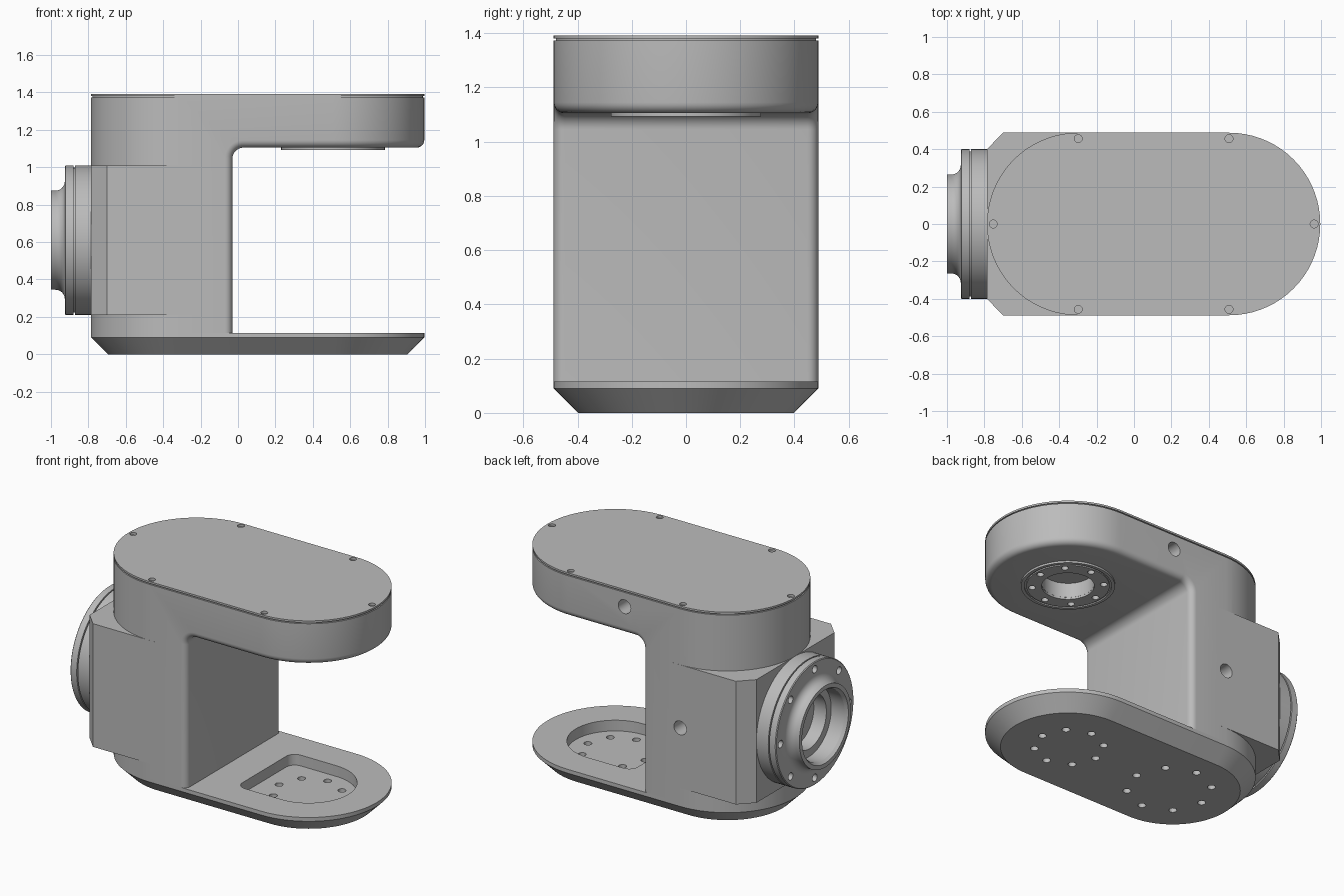
import bpy, bmesh, math
from mathutils import Matrix, Vector

if "Cube" in bpy.data.objects:
    bpy.data.objects.remove(bpy.data.objects["Cube"])

XL, XR, R = -0.298, 0.508, 0.488       # centres and radius of the rounded outline
AXIS_Z = 0.61                          # height of the side flange axis

grey = bpy.data.materials.new("machined_grey")
grey.diffuse_color = (0.5, 0.5, 0.5, 1)
grey.use_nodes = True
grey.node_tree.nodes["Principled BSDF"].inputs["Base Color"].default_value = grey.diffuse_color


def make(name, bm):
    bmesh.ops.recalc_face_normals(bm, faces=bm.faces)
    me = bpy.data.meshes.new(name)
    bm.to_mesh(me)
    bm.free()
    me.materials.append(grey)
    ob = bpy.data.objects.new(name, me)
    bpy.context.collection.objects.link(ob)
    return ob


def loft(name, rings):
    """Closed solid through point rings of equal length."""
    bm = bmesh.new()
    loops = [[bm.verts.new(p) for p in ring] for ring in rings]
    n = len(loops[0])
    for a, b in zip(loops, loops[1:]):
        for i in range(n):
            bm.faces.new((a[i], a[(i + 1) % n], b[(i + 1) % n], b[i]))
    bm.faces.new(loops[0])
    bm.faces.new(loops[-1])
    return make(name, bm)


def arc(cx, cy, r, a0, a1, n):
    return [(cx + r * math.cos(math.radians(a0 + (a1 - a0) * i / n)),
             cy + r * math.sin(math.radians(a0 + (a1 - a0) * i / n))) for i in range(n + 1)]


def stadium(z, inset=0):
    pts = arc(XR, 0, R - inset, -90, 90, 36) + arc(XL, 0, R - inset, 90, 270, 36)
    return [(x, y, z) for x, y in pts]


def lathe(name, profile, n=72, matrix=Matrix()):
    """Closed (radius, height) profile turned about z; radius 0 points become poles."""
    bm = bmesh.new()
    rings = []
    for r, h in profile:
        k = n if r > 0 else 1
        rings.append([bm.verts.new((r * math.cos(2 * math.pi * i / n),
                                    r * math.sin(2 * math.pi * i / n), h)) for i in range(k)])
    for a, b in zip(rings, rings[1:] + rings[:1]):
        if len(a) == len(b) == 1:
            continue
        for i in range(n):
            j = (i + 1) % n
            quad = [a[i % len(a)], a[j % len(a)], b[j % len(b)], b[i % len(b)]]
            bm.faces.new(list(dict.fromkeys(quad)))
    bm.transform(matrix)
    return make(name, bm)


def drills(points, r, depth, axis="Z"):
    """Cutter made of cylinders centred on the points."""
    rot = {"Z": Matrix(), "X": Matrix.Rotation(math.pi / 2, 4, "Y"),
           "Y": Matrix.Rotation(math.pi / 2, 4, "X")}[axis]
    bm = bmesh.new()
    for p in points:
        bmesh.ops.create_cone(bm, cap_ends=True, segments=24, radius1=r, radius2=r,
                              depth=depth, matrix=Matrix.Translation(p) @ rot)
    return make("cutter", bm)


def cut(cutter, *targets):
    for ob in targets:
        m = ob.modifiers.new("cut", "BOOLEAN")
        m.operation, m.solver, m.object = "DIFFERENCE", "EXACT", cutter
        bpy.context.view_layer.objects.active = ob
        with bpy.context.temp_override(object=ob, active_object=ob):
            bpy.ops.object.modifier_apply(modifier=m.name)
    bpy.data.objects.remove(cutter)


def circle8(cx, r, z):
    return [(cx + r * math.cos(math.pi * i / 4), r * math.sin(math.pi * i / 4), z) for i in range(8)]


# Base plate with chamfered foot, pocket and two bolt circles
base = loft("base_plate", [stadium(0, 0.09), stadium(0.09), stadium(0.115)])
outline = (arc(XR, 0, 0.285, -90, 90, 28) + arc(0.25, 0.225, 0.06, 90, 180, 8)
           + arc(0.25, -0.225, 0.06, 180, 270, 8))
cut(loft("cutter", [[(x, y, z) for x, y in outline] for z in (0.045, 0.2)]), base)
cut(drills(circle8(0.5, 0.205, 0), 0.024, 0.2), base)
cut(drills(circle8(-0.27, 0.25, 0), 0.024, 0.14), base)

# C-shaped body: wall and head in one, opening cut from the right
body = loft("body", [stadium(0.115), stadium(1.373)])
corner = [(x, z) for x, z in arc(0.03, 1.045, 0.06, 180, 90, 10)]
window = [(1.3, 0.0), (-0.03, 0.0)] + corner + [(1.3, 1.105)]
cut(loft("cutter", [[(x, y, z) for x, z in window] for y in (-0.8, 0.8)]), body)

# Round the rim of the opening
bm = bmesh.new()
bm.from_mesh(body.data)
rim = []
for e in bm.edges:
    mid = (e.verts[0].co + e.verts[1].co) / 2
    if (len(e.link_faces) == 2 and e.calc_face_angle() > 1.0
            and 0.13 < mid.z < 1.2 and mid.x > -0.04):
        rim.append(e)
bmesh.ops.bevel(bm, geom=rim, offset=0.04, offset_type="OFFSET", segments=6,
                profile=0.5, affect="EDGES", clamp_overlap=False)
bm.to_mesh(body.data)
bm.free()

# Lid over a thin shadow groove, with six screw holes
lid = loft("lid", [stadium(1.373, 0.008), stadium(1.38, 0.008), stadium(1.38), stadium(1.392)])
screws = [(x, y, 1.392) for x in (XL, XR) for y in (-0.456, 0.456)]
screws += [(-0.753, 0, 1.392), (0.963, 0, 1.392)]
cut(drills(screws, 0.021, 0.03), lid)

# Square housing with chamfered corners behind the flange
hexa = [(-0.786, -0.4), (-0.7, -0.4885), (-0.24, -0.4885),
        (-0.24, 0.4885), (-0.7, 0.4885), (-0.786, 0.4)]
housing = loft("flange_housing", [[(x, y, z) for x, y in hexa] for z in (0.21, 1.01)])

# Cable holes on the back side
cut(drills([(-0.3, 0.49, 0.6)], 0.045, 0.3, "Y"), body, housing)
cut(drills([(0.1, 0.49, 1.28)], 0.045, 0.3, "Y"), body)

# Side flange, turned about the x axis, with stepped bore
fillet = [(r, h) for r, h in arc(0.315, 0.19, 0.05, 270, 180, 8)]
prof = [(0, 0), (0.4, 0), (0.4, 0.085), (0.388, 0.085), (0.388, 0.093), (0.4, 0.093),
        (0.4, 0.135), (0.395, 0.14)] + fillet + [(0.265, 0.214), (0.238, 0.214),
        (0.225, 0.195), (0.225, 0.1), (0.175, 0.1), (0.175, 0.01), (0, 0.01)]
place = Matrix.Translation((-0.786, 0, AXIS_Z)) @ Matrix.Rotation(-math.pi / 2, 4, "Y")
flange = lathe("side_flange", prof, 96, place)
bolts = [(-0.925, y, AXIS_Z + z) for z, y, _ in circle8(0, 0.352, 0)]
cut(drills(bolts, 0.024, 0.12, "X"), flange)

# Output ring under the head, with central bore and bolt circle
place = Matrix.Translation((XR, 0, 0))
ring = lathe("output_ring", [(0.155, 1.106), (0.155, 1.092), (0.245, 1.092), (0.245, 1.1),
             (0.257, 1.1), (0.257, 1.092), (0.277, 1.092), (0.277, 1.106)], 72, place)
cut(drills([(XR, 0, 1.1)], 0.155, 0.2), body)
cut(drills(circle8(XR, 0.212, 1.1), 0.021, 0.08), body, ring)

# Smooth the curved surfaces, keep crisp edges
for ob in bpy.context.scene.objects:
    ob.select_set(True)
bpy.context.view_layer.objects.active = body
bpy.ops.object.shade_smooth_by_angle(angle=math.radians(30))
